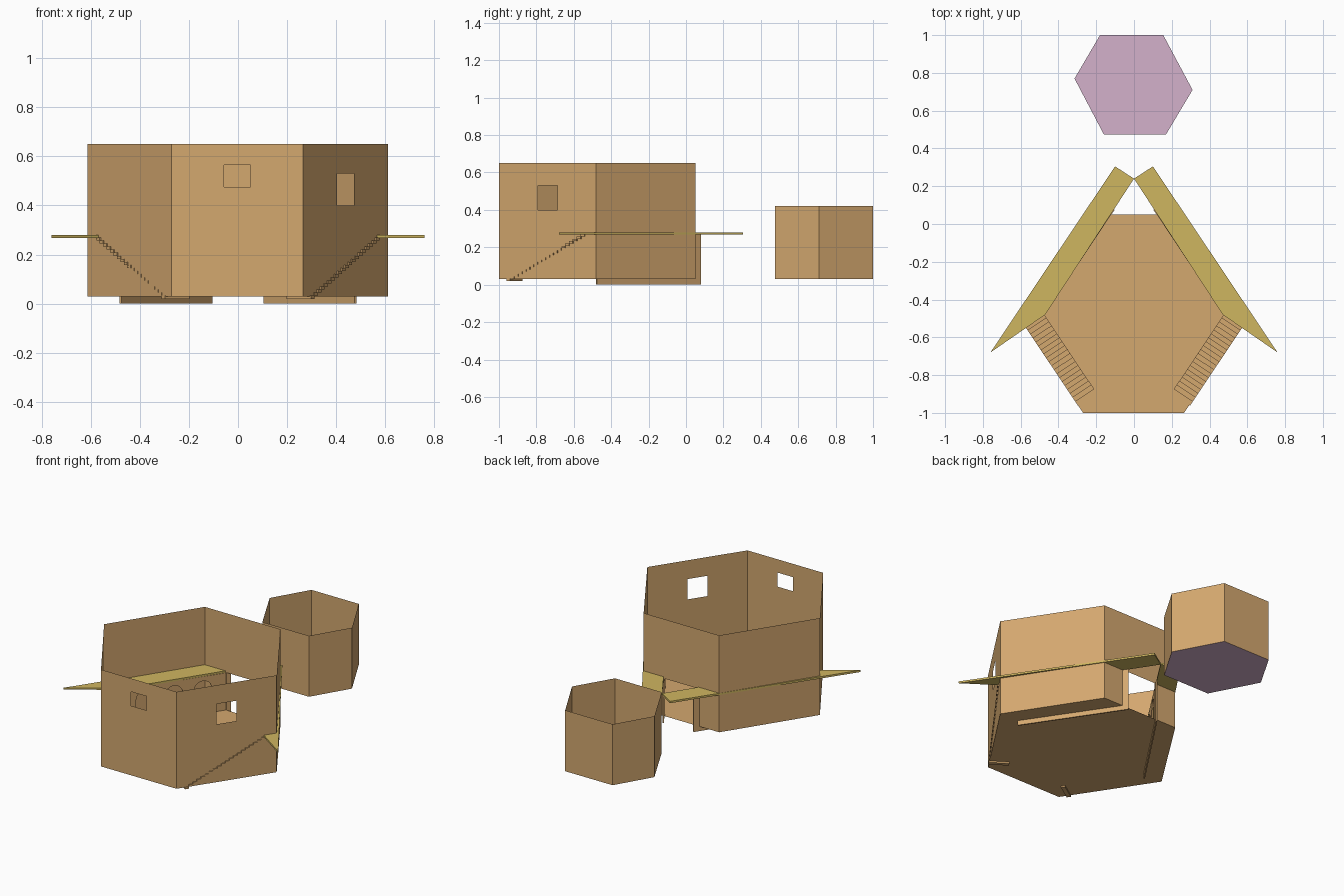
import bpy, math
from mathutils import Vector

if "Cube" in bpy.data.objects:
    bpy.data.objects.remove(bpy.data.objects["Cube"])


def material(name, rgb):
    lin = [((c / 255 + 0.055) / 1.055) ** 2.4 for c in rgb]
    m = bpy.data.materials.new(name)
    m.diffuse_color = (*lin, 1)
    m.use_nodes = True
    m.node_tree.nodes["Principled BSDF"].inputs["Base Color"].default_value = m.diffuse_color
    return m


TAN = material("tan_board", (212, 168, 111))
YELLOW = material("yellow_deck", (207, 182, 96))
PURPLE = material("purple_floor", (212, 177, 203))


def make(name, verts, faces, mat):
    me = bpy.data.meshes.new(name)
    me.from_pydata(verts, [], faces)
    me.materials.append(mat)
    ob = bpy.data.objects.new(name, me)
    bpy.context.collection.objects.link(ob)
    return ob


def prism(name, outline, offset, mat):
    """Closed solid: 3D outline swept along offset."""
    a = [Vector(p) for p in outline]
    n = len(a)
    normal = sum((a[i].cross(a[(i + 1) % n]) for i in range(n)), Vector())
    if normal.dot(Vector(offset)) < 0:
        a.reverse()
    b = [p + Vector(offset) for p in a]
    faces = [tuple(reversed(range(n))), tuple(range(n, 2 * n))]
    faces += [(i, (i + 1) % n, n + (i + 1) % n, n + i) for i in range(n)]
    return make(name, a + b, faces, mat)


def wall(name, p, q, z0, z1, hole=None):
    """Sheet wall from p to q; hole = (t0, t1, low z, high z)."""
    t0, t1, h0, h1 = hole or (0, 1, z0, z1)
    ts, zs = (0, t0, t1, 1), (z0, h0, h1, z1)
    verts = [(p[0] + (q[0] - p[0]) * t, p[1] + (q[1] - p[1]) * t, z)
             for z in zs for t in ts]
    if not hole:
        return make(name, [verts[i] for i in (0, 3, 15, 12)], [(0, 1, 2, 3)], TAN)
    faces = []
    for r in range(3):
        for c in range(3):
            if (r, c) != (1, 1) and zs[r + 1] > zs[r] and ts[c + 1] > ts[c]:
                i = r * 4 + c
                faces.append((i, i + 1, i + 5, i + 4))
    return make(name, verts, faces, TAN)


def room(name, pts, z0, z1, holes, floor_mat):
    make(name + "_floor", [(x, y, z0) for x, y in pts], [tuple(range(len(pts)))], floor_mat)
    for i, p in enumerate(pts):
        wall(f"{name}_wall_{i}", p, pts[(i + 1) % len(pts)], z0, z1, holes.get(i))


# Large room: front window, side window, rear doorway
room("large_room",
     [(-.27, -1), (.265, -1), (.61, -.48), (.265, .05), (-.27, .05), (-.612, -.48)],
     .03, .65,
     {0: (.40, .60, .475, .565), 1: (.40, .60, .40, .53), 3: (.28, .71, .03, .27)}, TAN)

# Small separate room
room("small_room",
     [(-.16, .475), (.17, .475), (.31, .71), (.155, 1), (-.18, 1), (-.315, .77)],
     .03, .42, {}, PURPLE)

for s, side in ((-1, "left"), (1, "right")):
    # Balcony deck passing through the walls
    deck = [(.76, -.68), (.10, .305), (0, .24), (.47, -.48)]
    prism(side + "_deck", [(s * x, y, .268) for x, y in deck], (0, 0, .012), YELLOW)

    # Partition below the deck with three arched doorways
    p, q = Vector((s * .475, -.48, 0)), Vector((s * .103, .075, 0))
    along = (q - p).normalized()
    thick = Vector((s * .833, .553, 0)) * .008
    length = (q - p).length
    profile = [(0, .03)]
    for t in (.2, .47, .74):
        c, r = t * length, .055
        profile.append((c - r, .03))
        profile += [(c - r * math.cos(math.pi * k / 12), .185 + r * math.sin(math.pi * k / 12))
                    for k in range(13)]
        profile.append((c + r, .03))
    profile += [(length, .03), (length, .268), (0, .268)]
    prism(side + "_arched_partition", [p + along * u + Vector((0, 0, z)) for u, z in profile], thick, TAN)
    prism(side + "_partition_sill", [p + along * u + Vector((0, 0, z)) for u, z in
          ((0, 0), (length, 0), (length, .03), (0, .03))], thick, TAN)

    # Open stair along the front side wall
    n = 20
    a, b = Vector((s * .297, -.961, 0)), Vector((s * .577, -.543, 0))
    inward = Vector((-s * .833, .553, 0)) * .12
    for i in range(n):
        lo, hi = a.lerp(b, i / n), a.lerp(b, (i + 1) / n)
        z = Vector((0, 0, .02 + i * .0125))
        prism(f"{side}_step_{i}", [lo + z, hi + z, hi + inward + z, lo + inward + z],
              (0, 0, .0125), TAN)

# Move the lowest point onto the ground (the partitions already stand at z = 0)
bpy.context.view_layer.update()
